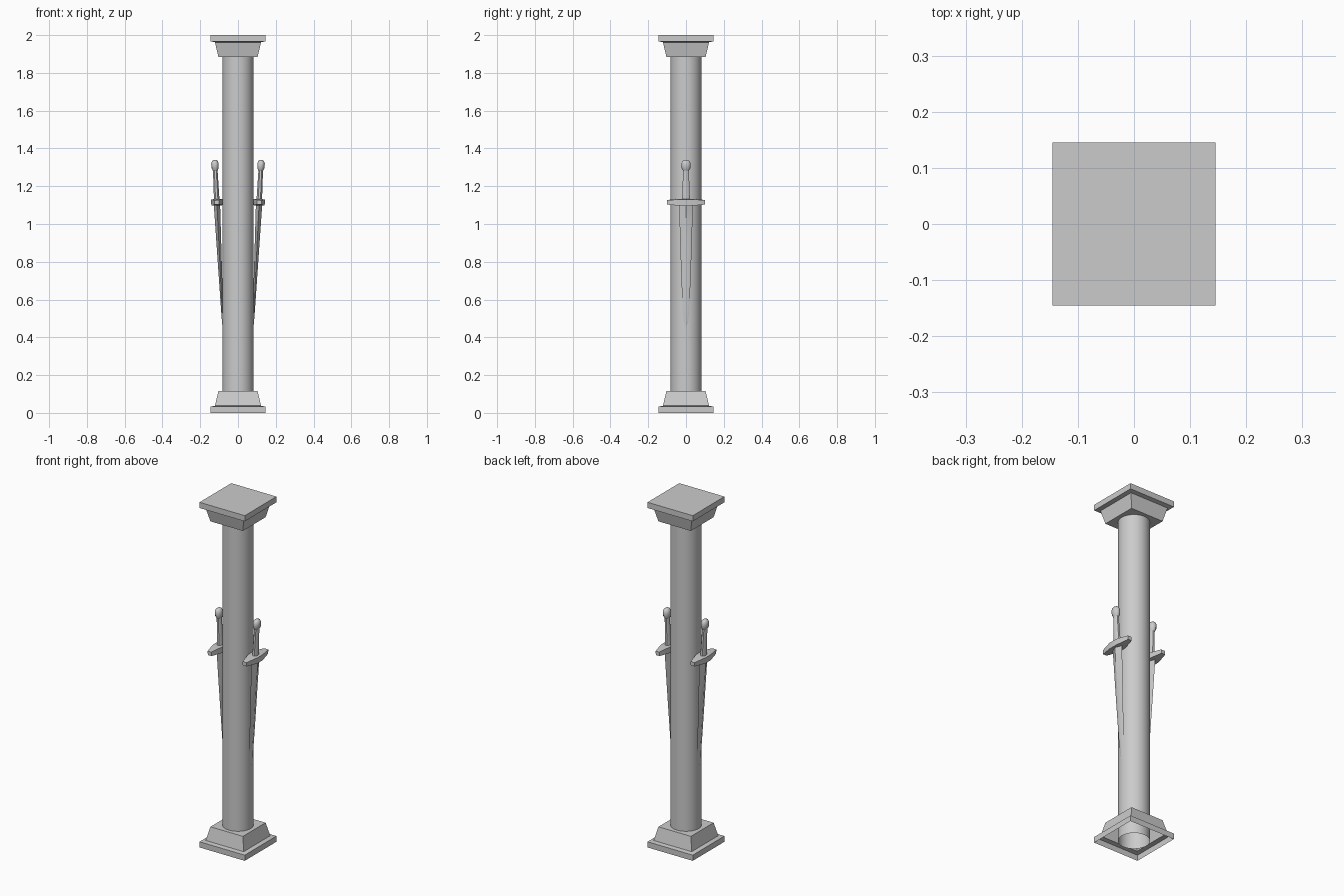
import bpy, bmesh, math
from mathutils import Matrix

if "Cube" in bpy.data.objects:
    bpy.data.objects.remove(bpy.data.objects["Cube"])


def loft(name, sections, sides, offset=0.0, cap_start=True, cap_end=True, matrix=None):
    """Skin polygon rings given as (z, radius_x, radius_y)."""
    bm = bmesh.new()
    rings = []
    for z, rx, ry in sections:
        ring = []
        for i in range(sides):
            a = 2 * math.pi * i / sides + offset
            ring.append(bm.verts.new((rx * math.cos(a), ry * math.sin(a), z)))
        rings.append(ring)
    for lo, hi in zip(rings, rings[1:]):
        for i in range(sides):
            j = (i + 1) % sides
            bm.faces.new((lo[i], lo[j], hi[j], hi[i]))
    if cap_start:
        bm.faces.new(rings[0][::-1])
    if cap_end:
        bm.faces.new(rings[-1])
    if matrix is not None:
        bm.transform(matrix)
    bmesh.ops.recalc_face_normals(bm, faces=bm.faces)
    mesh = bpy.data.meshes.new(name)
    bm.to_mesh(mesh)
    bm.free()
    obj = bpy.data.objects.new(name, mesh)
    bpy.context.collection.objects.link(obj)
    bpy.ops.object.select_all(action='DESELECT')
    obj.select_set(True)
    bpy.context.view_layer.objects.active = obj
    bpy.ops.object.shade_smooth_by_angle(angle=math.radians(40))
    return obj


# Round shaft, open at the bottom
loft("column_shaft", [(0, .082, .082), (1.95, .082, .082)], 32,
     cap_start=False, cap_end=False)

# Hollow square base, and the same profile flipped and closed as the capital
profile = [(0, .145), (.033, .145), (.038, .122), (.115, .104)]
diag = math.sqrt(2)
square = [(z, h * diag, h * diag) for z, h in profile]
loft("column_base", square, 4, math.pi / 4, cap_start=False)
flip = Matrix.Translation((0, 0, 2)) @ Matrix.Rotation(math.pi, 4, 'X')
loft("column_capital", square, 4, math.pi / 4, matrix=flip)


# Swords leaning on opposite sides of the shaft, built about the guard
def sword(side, angle):
    place = (Matrix.Rotation(angle, 4, 'Z')
             @ Matrix.Translation((.112, 0, 1.115))
             @ Matrix.Rotation(math.radians(2.8), 4, 'Y'))
    # Tapered diamond-section blade
    loft(side + "_sword_blade",
         [(-.665, .002, .003), (-.63, .004, .012), (-.55, .006, .019),
          (-.3, .011, .028), (0, .017, .037)], 4, matrix=place)
    # Grip and pommel
    loft(side + "_sword_grip",
         [(0, .016, .023), (.18, .013, .016)], 8, math.pi / 8, matrix=place)
    loft(side + "_sword_pommel",
         [(.165, .012, .015), (.182, .019, .025), (.205, .02, .026),
          (.219, .015, .019), (.224, .008, .01)], 10, matrix=place)
    # Crossguard lofted along its length, thickest in the middle
    along = Matrix.Rotation(-math.pi / 2, 4, 'X')
    loft(side + "_sword_guard",
         [(y, hx * diag, hz * diag) for y, hx, hz in
          [(-.1, .012, .011), (-.085, .016, .013), (-.025, .03, .017),
           (.025, .03, .017), (.085, .016, .013), (.1, .012, .011)]],
         4, math.pi / 4, matrix=place @ along)


for side, angle in (("right", 0), ("left", math.pi)):
    sword(side, angle)
